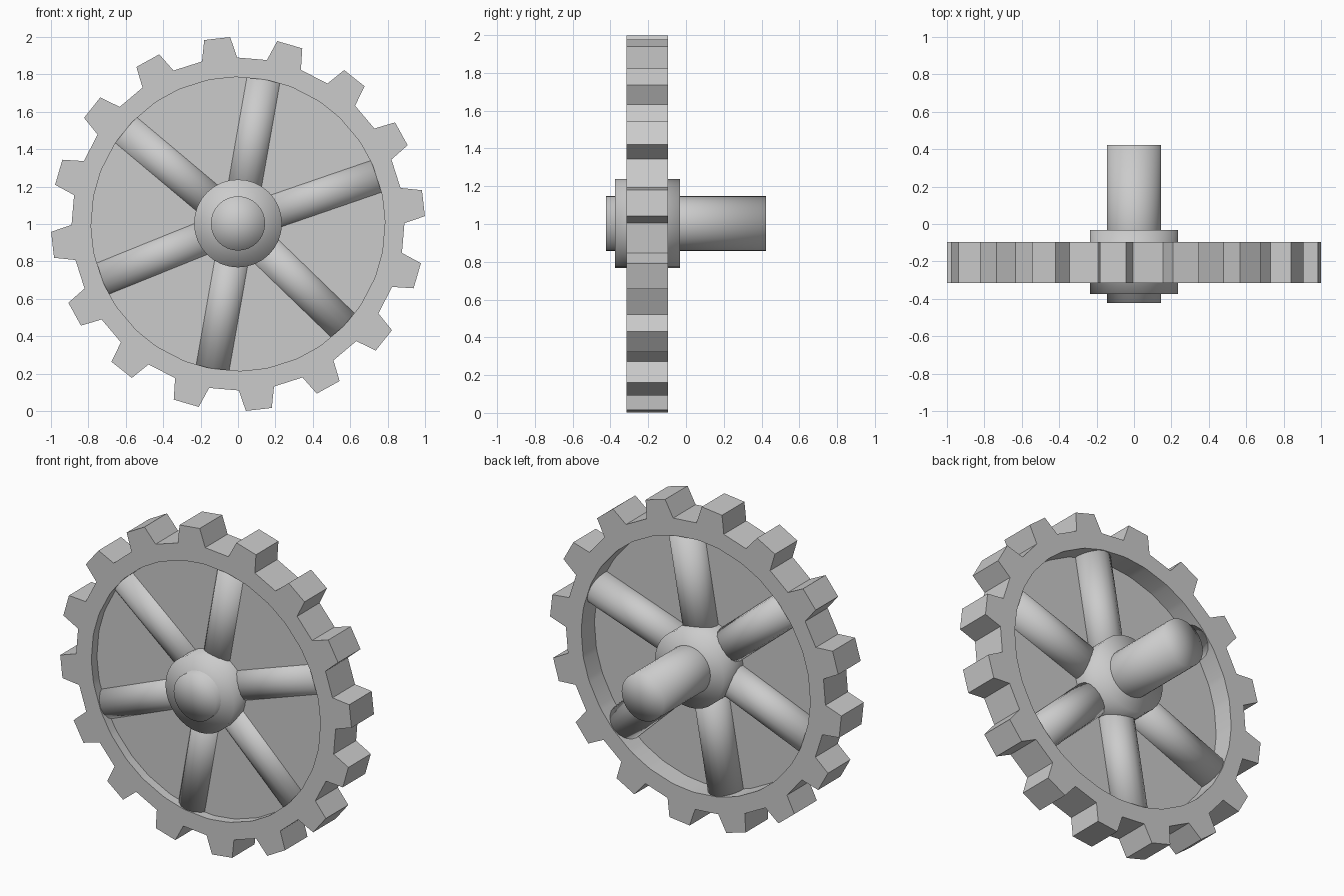
import bpy, bmesh
from math import sin, cos, radians, pi
from mathutils import Vector, Matrix

if "Cube" in bpy.data.objects:
    bpy.data.objects.remove(bpy.data.objects["Cube"])

CENTRE = Vector((0, -0.205, 1.0))   # middle of the gear rim
HALF = 0.11                         # half the rim thickness


def cylinder(name, p0, p1, radius, sides):
    """Soft-shaded cylinder between two points."""
    axis = p1 - p0
    bpy.ops.mesh.primitive_cylinder_add(vertices=sides, radius=radius,
                                        depth=axis.length, end_fill_type='TRIFAN')
    ob = bpy.context.object
    ob.name = name
    rot = axis.to_track_quat('Z', 'Y').to_matrix().to_4x4()
    ob.data.transform(Matrix.Translation((p0 + p1) / 2) @ rot)
    bpy.ops.object.shade_smooth()
    return ob


def polar(r, deg, y=0.0):
    a = radians(deg)
    return CENTRE + Vector((r * cos(a), y, r * sin(a)))


# Toothed rim: outer tooth outline, round inner hole, four points per tooth
bm = bmesh.new()
steps = [(0.89, -6.1), (1.0, -4.0), (1.0, 4.0), (0.89, 6.1)]
outline = [(r, 6.4 + 22.5 * i + a) for i in range(16) for r, a in steps]
rings = []
for y in (-HALF, HALF):
    outer = [bm.verts.new(polar(r, a, y)) for r, a in outline]
    inner = [bm.verts.new(polar(0.785, a, y)) for r, a in outline]
    rings.append((outer, inner))
(fo, fi), (bo, bi) = rings
n = len(outline)
for i in range(n):
    j = (i + 1) % n
    bm.faces.new((fo[i], fo[j], fi[j], fi[i]))
    bm.faces.new((bo[j], bo[i], bi[i], bi[j]))
    bm.faces.new((fo[j], fo[i], bo[i], bo[j]))
    bm.faces.new((fi[i], fi[j], bi[j], bi[i]))
bmesh.ops.recalc_face_normals(bm, faces=bm.faces)
mesh = bpy.data.meshes.new("toothed_rim")
bm.to_mesh(mesh)
bm.free()
rim = bpy.data.objects.new("toothed_rim", mesh)
bpy.context.collection.objects.link(rim)
bpy.context.view_layer.objects.active = rim
rim.select_set(True)
bpy.ops.object.shade_smooth_by_angle(angle=radians(30))

# Thin web plate closing the rim, nearer the front
web = cylinder("web_plate", Vector((0, -0.26, 1)), Vector((0, -0.225, 1)), 0.80, 64)
bpy.ops.object.shade_smooth_by_angle(angle=radians(30))

# Six round spokes
for k, ang in enumerate((19, 80, 140, 202, 260, 316)):
    cylinder(f"spoke_{k + 1}", polar(0.08, ang), polar(0.80, ang), 0.107, 16)

# Hub collar and axle
cylinder("hub_collar", Vector((0, -0.375, 1.003)), Vector((0, -0.032, 1.003)), 0.235, 32)
cylinder("axle", Vector((0, -0.423, 1.003)), Vector((0, 0.423, 1.003)), 0.145, 32)
